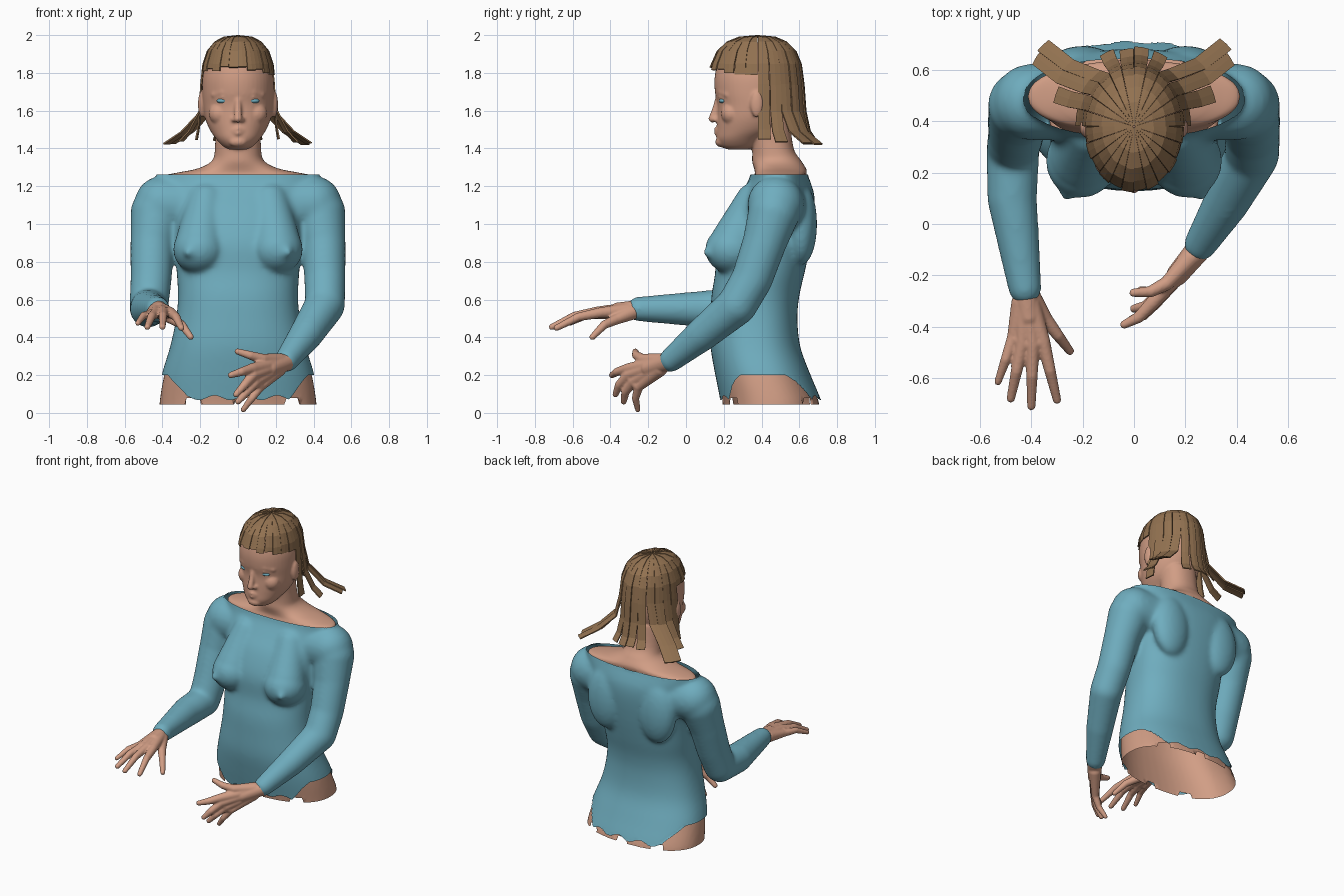
import bpy, bmesh, math, random
from mathutils import Vector, Matrix

random.seed(4)
cube = bpy.data.objects.get("Cube")
if cube:
    bpy.data.objects.remove(cube, do_unlink=True)


def material(name, rgb):
    m = bpy.data.materials.new(name)
    m.use_nodes = True
    m.diffuse_color = (*rgb, 1)
    m.node_tree.nodes["Principled BSDF"].inputs["Base Color"].default_value = (*rgb, 1)
    return m


SKIN = material("skin", (0.64, 0.34, 0.235))
BLUE = material("teal_blue", (0.16, 0.42, 0.52))
HAIR = material("hair_brown", (0.29, 0.168, 0.082))


def blob(bm, centre, size):
    """Ellipsoid."""
    mat = Matrix.Translation(centre) @ Matrix.Diagonal((*size, 1))
    bmesh.ops.create_uvsphere(bm, u_segments=20, v_segments=12, radius=1, matrix=mat)


def limb(bm, points):
    """Rounded chain of tapered segments; each point is x, y, z, radius."""
    for p in points:
        blob(bm, p[:3], (p[3],) * 3)
    for p, q in zip(points, points[1:]):
        a, b = Vector(p[:3]), Vector(q[:3])
        turn = (b - a).to_track_quat('Z', 'Y').to_matrix().to_4x4()
        bmesh.ops.create_cone(bm, cap_ends=True, segments=20, radius1=p[3], radius2=q[3],
                              depth=(b - a).length, matrix=Matrix.Translation((a + b) / 2) @ turn)


def spline(rows, steps=4):
    """Smooth curve through the rows."""
    pts = [Vector(r) for r in (rows[0], *rows, rows[-1])]
    out = []
    for a, b, c, d in zip(pts, pts[1:], pts[2:], pts[3:]):
        for t in (k / steps for k in range(steps)):
            out.append(b + 0.5 * t * (c - a + t * (2 * a - 5 * b + 4 * c - d + t * (3 * (b - c) + d - a))))
    return out + [pts[-1]]


def loft(bm, rows, inset=0.0, power=2.3, n=48):
    """Stack of rounded rings; each row is height, half width, front y, back y."""
    rings = []
    for z, w, front, back in spline(rows):
        ring = []
        for i in range(n):
            c, s = math.cos(math.tau * i / n), math.sin(math.tau * i / n)
            x = math.copysign(abs(c) ** (2 / power), c) * (w - inset)
            y = math.copysign(abs(s) ** (2 / power), s) * ((back - front) / 2 - inset)
            ring.append(bm.verts.new((x, (front + back) / 2 + y, z)))
        rings.append(ring)
    for lo, hi in zip(rings, rings[1:]):
        for i in range(n):
            j = (i + 1) % n
            bm.faces.new((lo[i], lo[j], hi[j], hi[i]))
    bm.faces.new(rings[0][::-1])
    bm.faces.new(rings[-1])


def add_object(name, bm, mat):
    bmesh.ops.recalc_face_normals(bm, faces=bm.faces)
    me = bpy.data.meshes.new(name)
    bm.to_mesh(me)
    bm.free()
    me.materials.append(mat)
    ob = bpy.data.objects.new(name, me)
    bpy.context.scene.collection.objects.link(ob)
    return ob


def fuse(name, bm, mat, voxel, rounds, low=None, high=None):
    """Melt overlapping solids into one skin, then trim open edges by height rules."""
    ob = add_object(name, bm, mat)
    rm = ob.modifiers.new("melt", 'REMESH')
    rm.mode, rm.voxel_size = 'VOXEL', voxel
    sm = ob.modifiers.new("soften", 'SMOOTH')
    sm.factor, sm.iterations = 0.5, rounds
    bpy.context.view_layer.update()
    me = bpy.data.meshes.new_from_object(ob.evaluated_get(bpy.context.evaluated_depsgraph_get()))
    ob.modifiers.clear()
    ob.data = me
    bm = bmesh.new()
    bm.from_mesh(me)
    for rule, sign in ((low, 1), (high, -1)):
        if rule:
            cut = [f for f in bm.faces
                   if sign * (f.calc_center_median().z - rule(*f.calc_center_median().xy)) < 0]
            bmesh.ops.delete(bm, geom=cut, context='FACES')
            for v in bm.verts:
                if v.is_boundary and abs(v.co.z - rule(*v.co.xy)) < 0.04:
                    v.co.z = rule(*v.co.xy)
    bm.to_mesh(me)
    bm.free()
    me.materials.clear()
    me.materials.append(mat)
    me.shade_smooth()


# Torso outline shared by the top and the body underneath
torso = [(-0.06, .435, .20, .73), (0.05, .43, .185, .72), (0.2, .405, .155, .66), (0.35, .36, .13, .605),
         (0.5, .328, .13, .59), (0.62, .318, .135, .60), (0.75, .325, .155, .63), (0.9, .335, .16, .66),
         (1.05, .35, .215, .68), (1.15, .38, .28, .68), (1.22, .41, .325, .66),
         (1.26, .425, .34, .645), (1.33, .425, .35, .635)]


def hem(x, y):
    side = min(1, max(0, (abs(x) - 0.27) / 0.1))
    return 0.08 + 0.12 * side + 0.012 * math.sin(38 * x) * (1 - side)


def body_edge(x, y):
    return 0.045 + (0.035 if math.sin(24 * x + 1) > 0.6 else 0)


# Long-sleeved top
bm = bmesh.new()
loft(bm, torso)
for s in (-1, 1):
    limb(bm, [(s * .17, .36, 1.12, .10), (s * .20, .262, .91, .13)])
    blob(bm, (s * .205, .245, .865), (.14, .145, .13))
    limb(bm, [(s * .235, .17, .86, .07), (s * .262, .118, .85, .028)])
    blob(bm, (s * .2, .61, 1.0), (.14, .085, .22))
    limb(bm, [(s * .30, .48, 1.10, .155), (s * .40, .475, 1.105, .150), (s * .432, .465, 1.06, .138),
              (s * .454, .415, .9, .117), (s * .46, .35, .71, .11)])
limb(bm, [(-.46, .35, .71, .11), (-.472, .29, .56, .104), (-.475, .10, .55, .098), (-.425, -.25, .55, .066)])
limb(bm, [(.46, .35, .71, .11), (.46, .27, .57, .107), (.36, .085, .415, .09), (.258, -.08, .28, .065)])
fuse("long_sleeved_top", bm, BLUE, 0.012, 18, low=hem, high=lambda x, y: 1.262)

# Body under the top, open below
bm = bmesh.new()
loft(bm, torso[:9], inset=0.014)
fuse("hips_and_trunk", bm, SKIN, 0.014, 4, low=body_edge)

# Head, neck and shoulders
bm = bmesh.new()
loft(bm, [(1.12, .35, .31, .64), (1.2, .39, .345, .635), (1.25, .412, .36, .635), (1.272, .32, .365, .64),
          (1.295, .21, .36, .635), (1.335, .138, .35, .61), (1.4, .122, .35, .57), (1.55, .12, .33, .55)], power=2.2)
loft(bm, [(1.395, .05, .22, .33), (1.412, .08, .182, .38), (1.45, .116, .163, .42), (1.5, .15, .163, .50),
          (1.56, .174, .165, .54), (1.63, .186, .166, .565), (1.7, .19, .153, .575), (1.78, .187, .152, .575),
          (1.86, .165, .172, .56), (1.92, .13, .215, .51), (1.96, .07, .29, .45)], power=2.05)
limb(bm, [(0, .172, 1.665, .017), (0, .157, 1.61, .018), (0, .141, 1.558, .022)])
blob(bm, (0, .185, 1.435), (.05, .03, .028))
for s in (-1, 1):
    blob(bm, (s * .02, .158, 1.552), (.015, .015, .013))
    limb(bm, [(0, .160, 1.503, .012), (s * .036, .174, 1.495, .008)])
    limb(bm, [(0, .162, 1.48, .014), (s * .033, .174, 1.487, .008)])
    limb(bm, [(s * .03, .172, 1.69, .016), (s * .08, .188, 1.698, .018), (s * .125, .222, 1.684, .018)])
    limb(bm, [(s * .045, .184, 1.664, .009), (s * .08, .183, 1.673, .011), (s * .115, .212, 1.66, .009)])
    blob(bm, (s * .095, .24, 1.585), (.06, .055, .06))
    blob(bm, (s * .192, .375, 1.635), (.02, .035, .07))
fuse("head_neck_and_shoulders", bm, SKIN, 0.0075, 5)

# Eyes
bm = bmesh.new()
for s in (-1, 1):
    blob(bm, (s * .079, .197, 1.652), (.034, .022, .014))
add_object("eyes", bm, BLUE).data.shade_smooth()

# Hands: each finger is knuckle and tip, thumb last
hands = {
    "right_hand": ((-.425, -.25, .548), (0, 0, .018), [
        ((-.355, -.455, .53), (-.30, -.685, .45)), ((-.395, -.47, .535), (-.40, -.71, .455)),
        ((-.435, -.465, .53), (-.48, -.68, .455)), ((-.47, -.44, .52), (-.53, -.615, .475)),
        ((-.345, -.37, .495), (-.25, -.495, .402))]),
    "left_hand": ((.258, -.09, .272), (0, -.015, 0), [
        ((.075, -.305, .235), (-.038, -.392, .2)), ((.08, -.305, .20), (-.01, -.373, .098)),
        ((.095, -.28, .165), (0, -.33, .06)), ((.118, -.25, .138), (.028, -.255, .017)),
        ((.13, -.23, .285), (-.002, -.268, .325))]),
}
for name, (wrist, lift, fingers) in hands.items():
    bm = bmesh.new()
    limb(bm, [(*wrist, .05), (*Vector(wrist).lerp(Vector(fingers[1][0]), 0.5), .043)])
    limb(bm, [(*k, .025) for k, t in fingers[:4]])
    for i, (k, t) in enumerate(fingers):
        size = 0.87 if i == 3 else 1
        mid = Vector(k).lerp(Vector(t), 0.5) + Vector(lift)
        root = Vector(wrist).lerp(Vector(k), 0.3)
        limb(bm, [(*root, .04), (*k, .028 * size), (*mid, .0225 * size), (*t, .0165 * size)])
    fuse(name, bm, SKIN, 0.006, 3)

# Hair: flat locks fanned out from the crown, short in front and flicked out behind
profile = [(.02, 2.0), (.4, 1.992), (.65, 1.967), (.85, 1.92), (.97, 1.85),
           (1.03, 1.74), (1.07, 1.6), (1.12, 1.5), (1.17, 1.45)]
flicks = {112: (.10, .02), 127: (.20, .10), 142: (.22, .10), 157: (.02, .03), 172: (0, .03)}
count = 24
bm = bmesh.new()
for i in range(count):
    angle = (i + 0.5) * 360 / count
    turn = min(angle, 360 - angle)
    out, back = flicks.get(int(turn), (0, 0))
    rows = profile
    if turn < 90:
        rows = profile[:5] + [(1.0, 1.85 - turn * 0.0006 + random.uniform(-.02, .012))]
    grid = []
    for f, z in rows:
        t = max(0, (1.75 - z) / 0.3)
        f *= 1 + 0.025 * (i % 2)
        line = []
        for k in (-1, 0, 1):
            a = math.radians(angle + k * 7.2)
            depth = 0.25 if math.cos(a) > 0 else 0.235
            x = 0.19 * f * math.sin(a) + math.copysign(out, math.sin(a)) * t ** 3
            y = 0.38 - depth * f * math.cos(a) + back * t ** 6
            line.append(bm.verts.new((x, y, z - 0.004 * (i % 2) - 0.09 * out * t ** 6)))
        grid.append(line)
    for lo, hi in zip(grid, grid[1:]):
        for k in range(2):
            bm.faces.new((lo[k], hi[k], hi[k + 1], lo[k + 1]))
hair = add_object("hair_locks", bm, HAIR)
hair.modifiers.new("thickness", 'SOLIDIFY').thickness = 0.008
